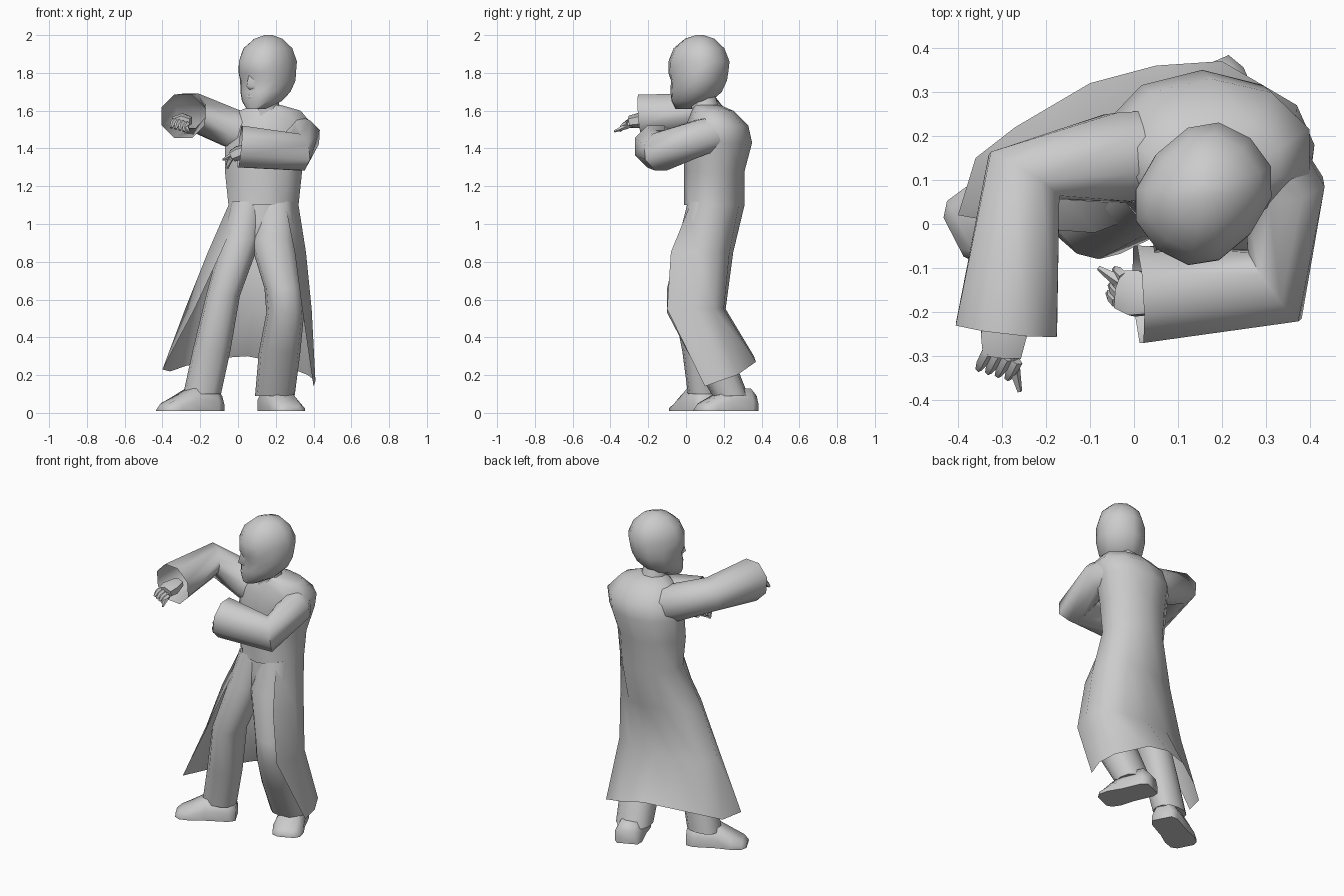
import bpy, bmesh, math
from mathutils import Vector, Matrix

cube = bpy.data.objects.get("Cube")
if cube:
    bpy.data.objects.remove(cube, do_unlink=True)

CM = 0.01  # all part tables are in hundredths of a unit

grey = bpy.data.materials.new("plain grey")
grey.use_nodes = True
shade = (0.6, 0.6, 0.6, 1)
grey.diffuse_color = shade
for node in grey.node_tree.nodes:
    if node.type == 'BSDF_PRINCIPLED':
        node.inputs["Base Color"].default_value = shade


def loft(name, rings, slit_from=None, cap_end=True, crease=50):
    """Skin a list of point rings into one smooth object.
    From row slit_from on, the faces beside each ring's first point are left out."""
    bm = bmesh.new()
    rows = [[bm.verts.new(Vector(p) * CM) for p in ring] for ring in rings]
    count = len(rows[0])
    for r, (low, high) in enumerate(zip(rows, rows[1:])):
        for i in range(count):
            j = (i + 1) % count
            if slit_from is not None and r >= slit_from and 0 in (i, j):
                continue
            bm.faces.new((low[i], low[j], high[j], high[i]))
    bm.faces.new(rows[0])
    if cap_end:
        bm.faces.new(rows[-1])
    loose = [v for v in bm.verts if not v.link_faces]
    bmesh.ops.delete(bm, geom=loose, context='VERTS')
    bmesh.ops.recalc_face_normals(bm, faces=bm.faces)
    mesh = bpy.data.meshes.new(name)
    bm.to_mesh(mesh)
    bm.free()
    mesh.materials.append(grey)
    obj = bpy.data.objects.new(name, mesh)
    bpy.context.collection.objects.link(obj)
    bpy.ops.object.select_all(action='DESELECT')
    obj.select_set(True)
    bpy.context.view_layer.objects.active = obj
    bpy.ops.object.shade_smooth_by_angle(angle=math.radians(crease))


def oval(z, left, right, front, back, sides=12, power=0.85):
    """Horizontal ring given by its extents, starting at the front; low power is squarer."""
    def shaped(v):
        return math.copysign(abs(v) ** power, v)
    ring = []
    for i in range(sides):
        a = math.tau * i / sides - math.pi / 2
        ring.append(((left + right) / 2 + (right - left) / 2 * shaped(math.cos(a)),
                     (front + back) / 2 + (back - front) / 2 * shaped(math.sin(a)), z))
    return ring


def tube(name, path, radii, sides=8, flat=1.0, cap_end=True):
    """Round limb along a bent path."""
    pts = [Vector(p) for p in path]
    rings = []
    for i, p in enumerate(pts):
        along = (pts[min(i + 1, len(pts) - 1)] - pts[max(i - 1, 0)]).normalized()
        ref = Vector((0, 1, 0)) if abs(along.z) > 0.9 else Vector((0, 0, 1))
        side = along.cross(ref).normalized()
        up = side.cross(along)
        rings.append([p + radii[i] * (side * math.cos(a) + up * math.sin(a) * flat)
                      for a in (math.tau * (k + 0.5) / sides for k in range(sides))])
    loft(name, rings, cap_end=cap_end, crease=60)


# Long coat: closed body from collar to waist, then a skirt open at the front.
# Skirt rows run from the left front edge round the back to the right front edge.
body = [oval(*row, sides=10, power=1) for row in (
    (163, 8, 23, 4, 18), (160, 0, 34, 3, 25), (152, -6, 41, 0, 33),
    (143, -8, 39, -1, 35), (128, -8, 35, -1, 31), (110, -6, 33, -1, 31))]
hips_row = ((30, -8), (36, 6), (34, 17), (24, 23), (12, 25),
            (0, 23), (-12, 18), (-16, 7), (-9, -2))
knee_row = ((34, -10), (39, 4), (36, 15), (24, 20), (8, 21),
            (-7, 20), (-21, 17), (-28, 8), (-23, -1))
hem = [(40, 10, 14), (41, 18, 17), (37, 27, 20), (20, 37, 27), (5, 36, 30),
       (-10, 32, 29), (-27, 22, 25), (-36, 15, 22), (-40, 2, 23)]
skirt = [[(x, y, z) for x, y in row] for z, row in ((85, hips_row), (55, knee_row))] + [hem]
loft("coat", body + [[row[0]] + row for row in skirt],
     slit_from=len(body) - 1, cap_end=False)

# Trousers
loft("hips", [oval(*row) for row in (
    (114, -4, 31, 1, 29), (102, -5, 30, 0, 26), (92, -2, 25, 0, 20), (86, 4, 14, 3, 14))])
loft("right_leg", [oval(*row) for row in (
    (112, -4, 15, 1, 24), (92, -9, 12, -3, 21), (62, -17, 1, -8, 14),
    (33, -24, -4, -2, 16), (10, -29, -9, 1, 17))], crease=60)
loft("left_leg", [oval(*row) for row in (
    (112, 10, 30, 1, 24), (92, 6, 31, -4, 22), (66, 14, 34, -10, 15),
    (53, 15, 35, -10, 14), (32, 11, 33, 1, 24), (9, 9, 30, 14, 33))], crease=60)


# Shoes
def shoe(name, heel, toe):
    heel, toe = Vector((*heel, 0)), Vector((*toe, 0))
    side = (toe - heel).normalized().cross(Vector((0, 0, 1)))
    rings = []
    for t, w, h in ((0, 6, 9), (0.12, 8, 13), (0.5, 8, 13),
                    (0.75, 9, 8), (0.93, 8, 5), (1, 5, 3)):
        outline = ((-w, 1), (-w, h / 2), (-w * 0.6, h), (w * 0.6, h), (w, h / 2), (w, 1))
        rings.append([heel.lerp(toe, t) + side * u + Vector((0, 0, v))
                      for u, v in outline])
    loft(name, rings, crease=65)


shoe("right_shoe", (-10, 13), (-41, -3))
shoe("left_shoe", (16, 36), (29, 6))

# Sleeves, open at the cuff
tube("right_sleeve", ((10, 16, 146), (-4, 15, 151), (-25, 11, 160), (-29, -24, 157)),
     (11, 11, 10, 12.5), cap_end=False)
tube("left_sleeve", ((26, 20, 149), (34, 8, 146), (32, -14, 138), (1, -16, 141)),
     (10, 10, 10.5, 12), cap_end=False)


# Hands: a flattened palm with curled fingers and a thumb
def hand(side, wrist, knuckles, tips, spread, thumb):
    wrist, knuckles, tips, spread = map(Vector, (wrist, knuckles, tips, spread))
    tube(side + "_palm", (wrist, wrist.lerp(knuckles, 0.6), knuckles),
         (4, 6, 5), sides=6, flat=0.65)
    for i in range(4):
        off = spread * (i - 1.5)
        bend = knuckles.lerp(tips, 0.6) + off + Vector((0, 0, 1))
        tube(f"{side}_finger_{i + 1}", (knuckles + off, bend, tips + off),
             (1.5, 1.4, 0.8), sides=5)
    base = wrist.lerp(knuckles, 0.5)
    tube(side + "_thumb", (base, base.lerp(Vector(thumb), 0.6), thumb),
         (2, 1.5, 0.6), sides=5)


hand("right", (-29, -18, 156), (-30, -30, 154), (-32, -34, 150), (2.2, -0.7, -0.6),
     (-26, -38, 149))
hand("left", (6, -17, 140), (-3, -15, 136), (-5, -13, 131), (0.5, 1.8, 1), (-8, -10, 134))

# Neck
tube("neck", ((15, 11, 156), (15, 10, 162), (14, 8, 170)), (9, 7.5, 7))

# Head, shaped facing forward and then turned: height, half width, front, back
turn = Matrix.Rotation(math.radians(-40), 3, 'Z')
seat = Vector((15.5, 6.5, 0))


def turned(points):
    return [turn @ Vector(p) + seat for p in points]


loft("head", [turned(oval(z, -w, w, front, back)) for z, w, front, back in (
    (161, 5, -14, -4), (165, 10, -15, 6), (170, 12.5, -15, 12), (176, 14, -14, 15),
    (180, 14, -16, 16), (186, 14, -16, 17), (193, 12, -13, 14),
    (198, 7, -7, 9), (200, 2, -1, 3))], crease=60)


# Nose and lips, as small wedges down the middle of the face
def wedge(name, rows):
    loft(name, [turned(((-w, -13, z), (0, tip, z), (w, -13, z)))
                for z, w, tip in rows], crease=75)


wedge("nose", ((180, 2, -15), (173, 4, -17), (171, 4, -14.5)))
wedge("lips", ((168.5, 5, -14.8), (167.5, 6, -15.6), (166, 5, -14.8)))
